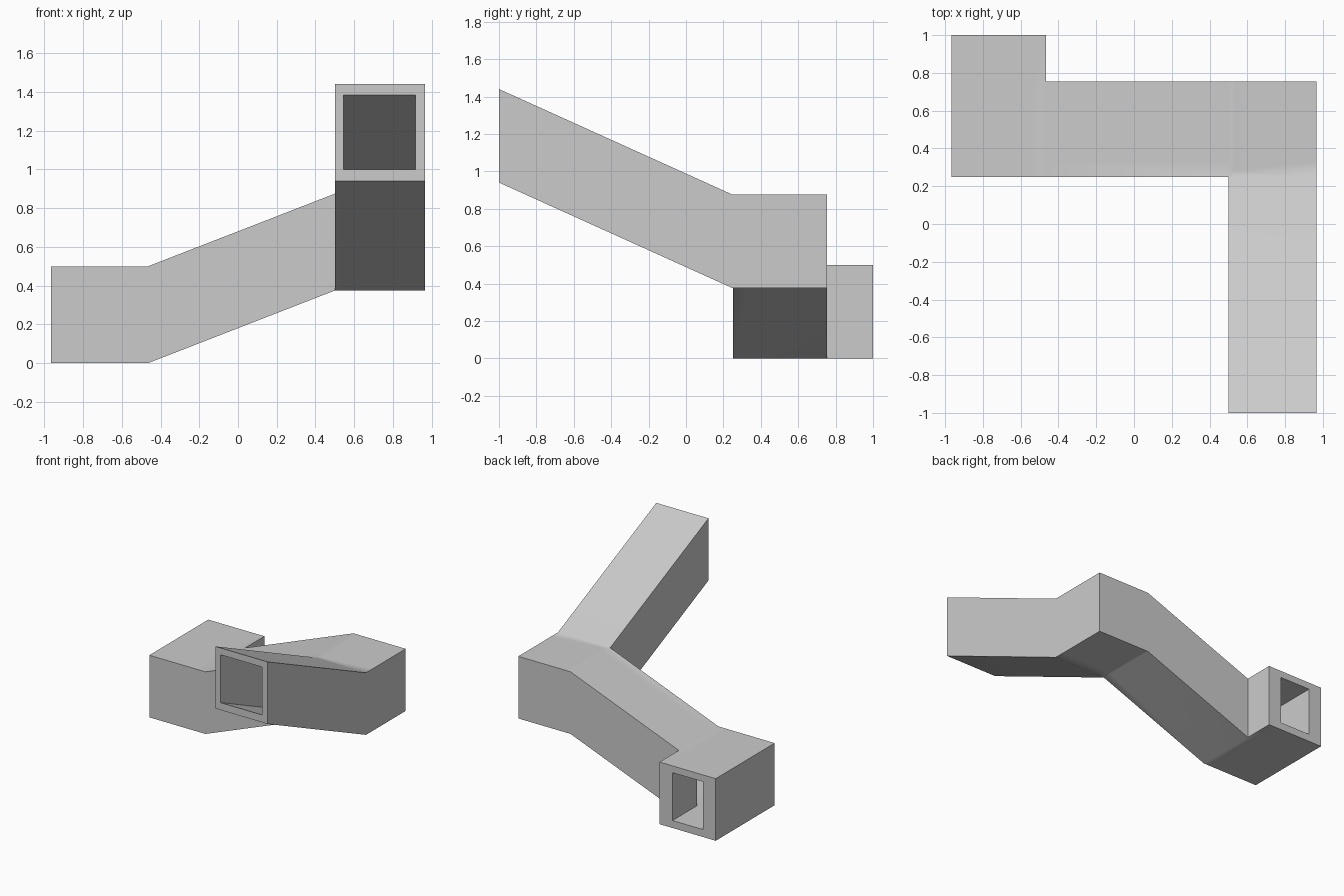
import bpy, bmesh
from mathutils import Vector

if "Cube" in bpy.data.objects:
    bpy.data.objects.remove(bpy.data.objects["Cube"])

LOW, MID, HIGH, H = 0.0, 0.375, 0.94, 0.5   # floor levels and duct height


def plan(x0, x1, y0, y1, x2, x3):
    """Stations along the duct: (point on one side, point on other side, floor z)."""
    return [
        ((x0, 1.0), (x1, 1.0), LOW),        # rear opening
        ((x0, y0), (x1, y1), LOW),          # mitre of the lower corner
        ((x1, y0), (x1, y1), LOW),
        ((-0.465, y0), (-0.465, y1), LOW),  # start of first ramp
        ((0.5, y0), (0.5, y1), MID),        # end of first ramp
        ((x2, y0), (x2, y1), MID),
        ((x2, y0), (x3, y1), MID),          # mitre of the upper corner
        ((x2, y0), (x3, y0), MID),
        ((x2, 0.25), (x3, 0.25), MID),      # start of second ramp
        ((x2, -1.0), (x3, -1.0), HIGH),     # front opening
    ]


def skin(bm, stations, bottom, top):
    """Sweep a four-sided tube through the stations and return its end rings."""
    rings = [[bm.verts.new((*p, z + h)) for p, h in
              ((a, bottom), (b, bottom), (b, top), (a, top))]
             for a, b, z in stations]
    for r, s in zip(rings, rings[1:]):
        bridge(bm, r, s)
    return rings[0], rings[-1]


def bridge(bm, r, s):
    for i in range(4):
        j = (i + 1) % 4
        bm.faces.new((r[i], r[j], s[j], s[i]))


bm = bmesh.new()
# Outer shell, inner channel and the two rims joining them
outer = skin(bm, plan(-0.965, -0.465, 0.25, 0.755, 0.5, 0.965), 0.0, H)
inner = skin(bm, plan(-0.85, -0.58, 0.31, 0.69, 0.545, 0.915), 0.06, H - 0.055)
for o, i in zip(outer, inner):
    bridge(bm, o, i)
bmesh.ops.remove_doubles(bm, verts=bm.verts, dist=0.0005)

# Support cuts keep the soft shading close to the bends
for co, no in (((-0.54, 0, 0), (1, 0, 0)), ((0.53, 0, 0), (1, 0, 0)),
               ((0, 0.33, 0), (0, 1, 0))):
    bmesh.ops.bisect_plane(bm, geom=bm.verts[:] + bm.edges[:] + bm.faces[:],
                           plane_co=Vector(co), plane_no=Vector(no), dist=0.0005)
bmesh.ops.recalc_face_normals(bm, faces=bm.faces)

mesh = bpy.data.meshes.new("duct")
bm.to_mesh(mesh)
bm.free()
duct = bpy.data.objects.new("duct", mesh)
bpy.context.collection.objects.link(duct)
bpy.context.view_layer.objects.active = duct
duct.select_set(True)
bpy.ops.object.shade_smooth_by_angle(angle=0.52)
weighted = duct.modifiers.new("weighted_normals", 'WEIGHTED_NORMAL')
weighted.keep_sharp = True
